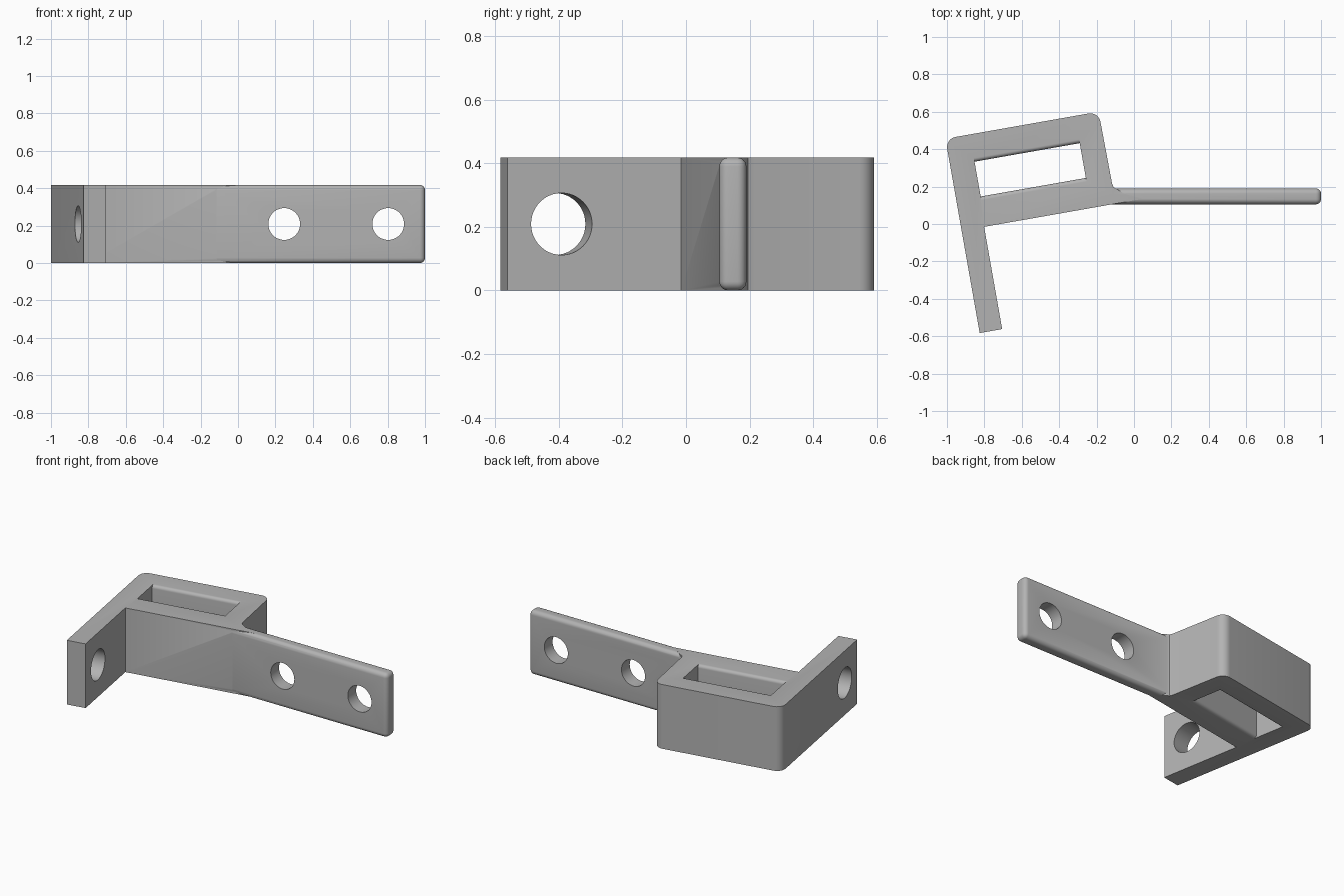
import bpy, bmesh
from math import radians, sin, cos, pi
from mathutils import Matrix, Vector

cube = bpy.data.objects.get("Cube")
if cube:
    bpy.data.objects.remove(cube, do_unlink=True)

HEIGHT = 0.418
MID = HEIGHT / 2
# Tilted frame of the frame and leg: origin at the free end of the leg
TILT = Matrix.Translation((-0.825, -0.583, 0)) @ Matrix.Rotation(radians(10), 4, 'Z')

grey = bpy.data.materials.new("grey")
grey.use_nodes = True
colour = (0.45, 0.45, 0.45, 1)
grey.diffuse_color = colour
grey.node_tree.nodes["Principled BSDF"].inputs["Base Color"].default_value = colour


def prism(name, points, sweep, matrix=Matrix()):
    """Solid swept from a flat outline of 3D points."""
    bm = bmesh.new()
    face = bm.faces.new([bm.verts.new(p) for p in points])
    out = bmesh.ops.extrude_face_region(bm, geom=[face])
    verts = [v for v in out["geom"] if isinstance(v, bmesh.types.BMVert)]
    bmesh.ops.translate(bm, verts=verts, vec=sweep)
    bmesh.ops.recalc_face_normals(bm, faces=bm.faces[:])
    bm.transform(matrix)
    mesh = bpy.data.meshes.new(name)
    bm.to_mesh(mesh)
    bm.free()
    mesh.materials.append(grey)
    obj = bpy.data.objects.new(name, mesh)
    bpy.context.collection.objects.link(obj)
    return obj


def combine(target, other, operation):
    mod = target.modifiers.new(operation, 'BOOLEAN')
    mod.operation, mod.object, mod.solver = operation, other, 'EXACT'
    bpy.context.view_layer.objects.active = target
    bpy.ops.object.modifier_apply(modifier=mod.name)
    bpy.data.objects.remove(other, do_unlink=True)


def corner(u, v, r, start, steps=8):
    """Quarter arc around an outside corner."""
    angles = [start + pi / 2 * i / steps for i in range(steps + 1)]
    return [(u + r * cos(a), v + r * sin(a), 0) for a in angles]


def circle(radius, steps=48):
    return [(radius * cos(2 * pi * i / steps), radius * sin(2 * pi * i / steps))
            for i in range(steps)]


# Bracket body: leg, frame and the tapered root of the arm
root = [TILT.inverted() @ Vector(p) for p in
        ((-0.05, 0.16, 0), (-0.09, 0.187, 0), (-0.108, 0.195, 0), (-0.117, 0.215, 0))]
outline = [(0, 0, 0), (0.122, 0, 0), (0.122, 0.555, 0), (0.99, 0.555, 0)] + root
outline += corner(0.777, 1.0, 0.055, 0) + corner(0.055, 1.0, 0.055, pi / 2)
body = prism("bracket", outline, (0, 0, HEIGHT), TILT)

# Flat arm with rounded edges
arm = prism("arm", [(-0.14, 0.105, 0), (1, 0.105, 0), (1, 0.19, 0), (-0.14, 0.19, 0)],
            (0, 0, HEIGHT))
bevel = arm.modifiers.new("round", 'BEVEL')
bevel.width, bevel.segments = 0.028, 6
bpy.context.view_layer.objects.active = arm
bpy.ops.object.modifier_apply(modifier=bevel.name)
combine(body, arm, 'UNION')

# Slot through the frame, its long rims rounded
front, back, r = 0.718, 0.907, 0.02
arc = [(r * (1 - sin(pi / 2 * i / 6)), r * (1 - cos(pi / 2 * i / 6))) for i in range(7)]
low_back = [(back + a, z) for a, z in arc]
top_back = [(v, HEIGHT - z) for v, z in reversed(low_back)]
side = [(back + r, -0.1)] + low_back + top_back + [(back + r, HEIGHT + 0.1)]
side += [(front + back - v, z) for v, z in reversed(side)]
slot = prism("slot_cutter", [(0.132, v, z) for v, z in side], (0.571, 0, 0), TILT)
combine(body, slot, 'DIFFERENCE')

# Round holes: one through the leg, two through the arm
leg_hole = prism("leg_hole_cutter", [(-0.1, 0.173 + a, MID + b) for a, b in circle(0.0975)],
                 (0.4, 0, 0), TILT)
combine(body, leg_hole, 'DIFFERENCE')
for x in (0.247, 0.803):
    hole = prism("arm_hole_cutter", [(x + a, 0, MID + b) for a, b in circle(0.085)],
                 (0, 0.4, 0))
    combine(body, hole, 'DIFFERENCE')

# Smooth rounded surfaces, keep hard edges
bpy.ops.object.select_all(action='DESELECT')
body.select_set(True)
bpy.context.view_layer.objects.active = body
bpy.ops.object.shade_smooth_by_angle(angle=radians(30))
